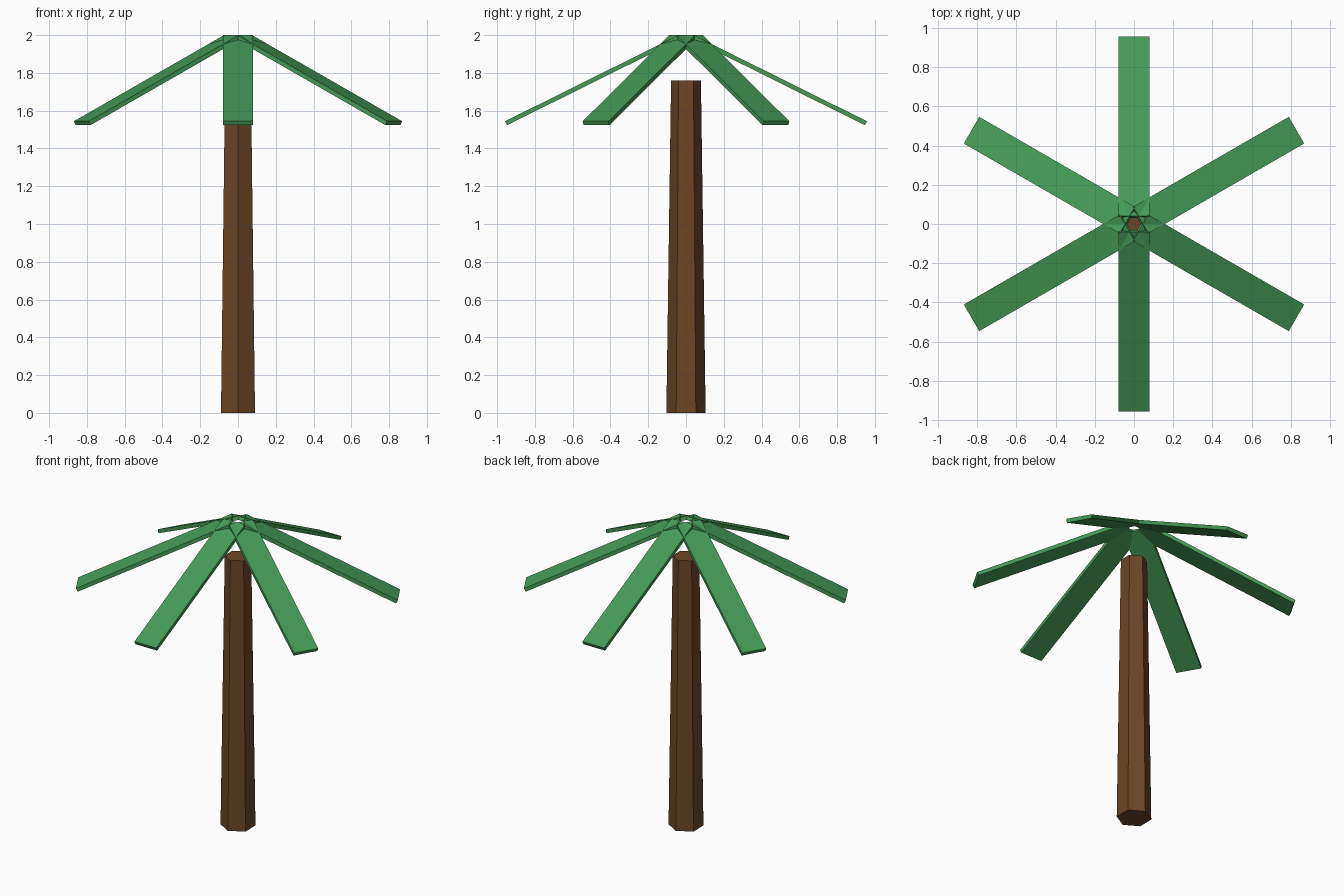
import bpy
import math
from mathutils import Matrix

if "Cube" in bpy.data.objects:
    bpy.data.objects.remove(bpy.data.objects["Cube"])


def material(name, color):
    m = bpy.data.materials.new(name)
    m.diffuse_color = (*color, 1)
    m.use_nodes = True
    m.node_tree.nodes["Principled BSDF"].inputs["Base Color"].default_value = m.diffuse_color
    return m


BARK = material("bark brown", (0.15, 0.06, 0.018))
LEAF = material("leaf green", (0.06, 0.33, 0.095))

# Trunk: tapered hexagonal column with corners on the front and back
bpy.ops.mesh.primitive_cone_add(vertices=6, radius1=0.104, radius2=0.079,
                                depth=1.76, location=(0, 0, 0.88))
trunk = bpy.context.object
trunk.name = "trunk"
trunk.data.materials.append(BARK)

# Fronds: flat boards sloping down from the crown, one every 60 degrees
SLOPE = math.atan2(0.456, 0.918)
LENGTH = math.hypot(0.456, 0.918)
THICK, WIDTH = 0.0235, 0.157
MID_R = 0.499 - THICK / 2 * math.sin(SLOPE)
MID_Z = 1.772 - THICK / 2 * math.cos(SLOPE)

for i in range(6):
    bpy.ops.mesh.primitive_cube_add(size=1)
    frond = bpy.context.object
    frond.name = f"frond_{i + 1}"
    frond.data.transform(
        Matrix.Rotation(math.radians(30 + 60 * i), 4, 'Z')
        @ Matrix.Translation((MID_R, 0, MID_Z))
        @ Matrix.Rotation(SLOPE, 4, 'Y')
        @ Matrix.Diagonal((LENGTH, WIDTH, THICK, 1)))
    frond.data.materials.append(LEAF)
